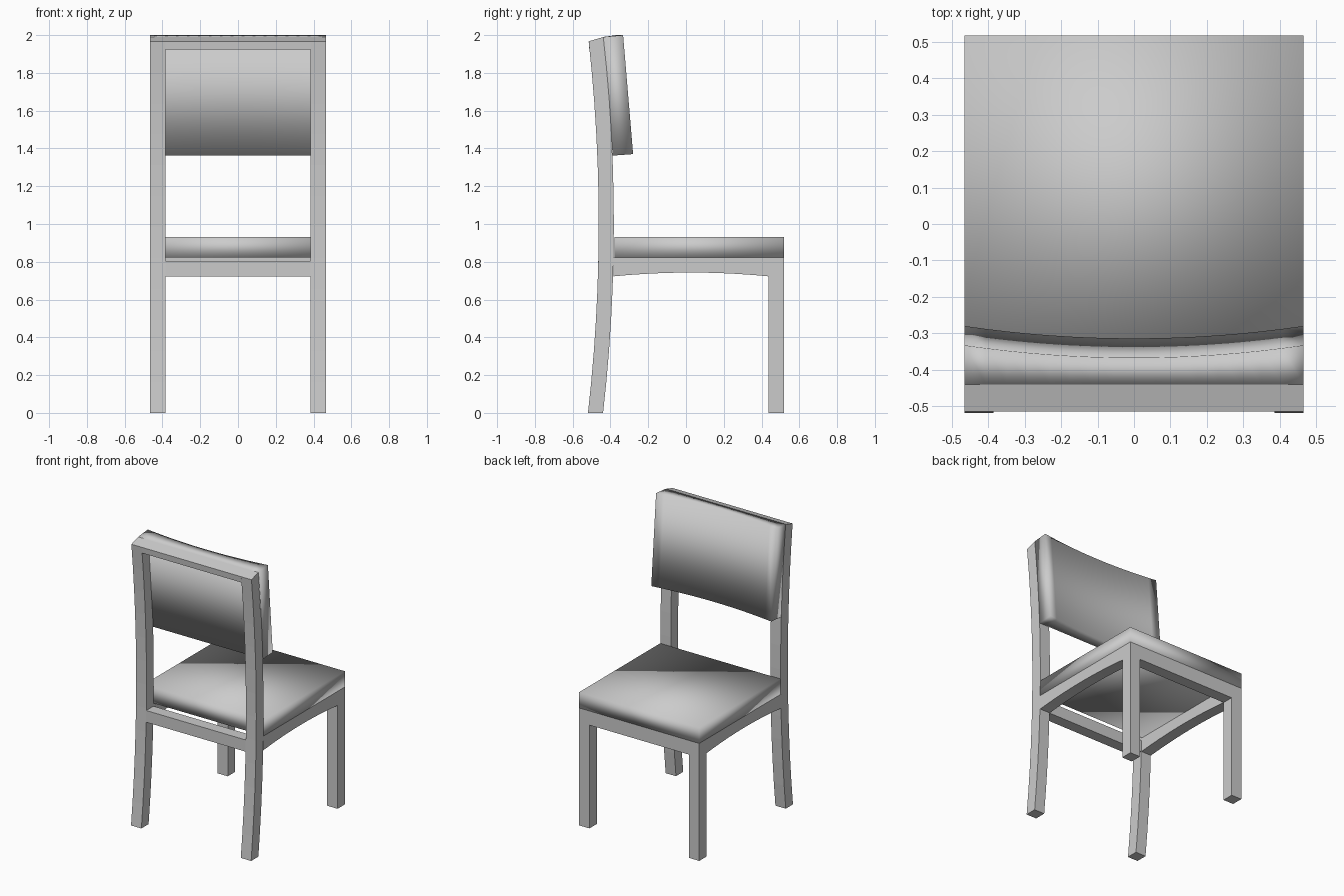
import bpy, bmesh

cube = bpy.data.objects.get("Cube")
if cube:
    bpy.data.objects.remove(cube, do_unlink=True)

grey = bpy.data.materials.new("plain_grey")
grey.use_nodes = True
grey.diffuse_color = (0.6, 0.6, 0.6, 1)
grey.node_tree.nodes["Principled BSDF"].inputs["Base Color"].default_value = (0.6, 0.6, 0.6, 1)

HALF = 0.465    # half the chair width
BAR = 0.08      # timber thickness
INNER = HALF - BAR


def loft(name, sections, smooth=False):
    """Skin a row of matching closed sections and cap both ends."""
    bm = bmesh.new()
    rings = [[bm.verts.new(p) for p in s] for s in sections]
    n = len(rings[0])
    for a, b in zip(rings, rings[1:]):
        for i in range(n):
            j = (i + 1) % n
            bm.faces.new((a[i], a[j], b[j], b[i]))
    bm.faces.new(rings[0][::-1])
    bm.faces.new(rings[-1])
    bmesh.ops.recalc_face_normals(bm, faces=bm.faces)
    for f in bm.faces:
        f.smooth = smooth
    mesh = bpy.data.meshes.new(name)
    bm.to_mesh(mesh)
    bm.free()
    mesh.materials.append(grey)
    obj = bpy.data.objects.new(name, mesh)
    bpy.context.collection.objects.link(obj)
    return obj


def prism(name, x0, x1, profile, smooth=False):
    """Extrude a (y, z) profile between two x positions."""
    return loft(name, [[(x, y, z) for y, z in profile] for x in (x0, x1)], smooth)


def box(name, x0, x1, y0, y1, z0, z1, smooth=False):
    return prism(name, x0, x1, [(y0, z0), (y1, z0), (y1, z1), (y0, z1)], smooth)


def bow(z):
    """Rear face of the bowed back leg at height z."""
    return -0.462 - 0.057 * (z - 1) ** 2


# Bowed rear legs, front legs and arched side rails
STEPS = 12
rear_edge = [(bow(z), z) for z in (1.967 * i / STEPS for i in range(STEPS + 1))]
front_edge = [(bow(z) + BAR, z) for z in (1.99 * i / STEPS for i in range(STEPS + 1))]
leg_profile = rear_edge + front_edge[::-1]

rail_y0, rail_y1 = -0.384, 0.437
arch = []
for i in range(11):
    t = i / 10
    arch.append((rail_y0 + (rail_y1 - rail_y0) * t, 0.723 + 0.02 * 4 * t * (1 - t)))
rail_profile = arch + [(rail_y1, 0.822), (rail_y0, 0.822)]

for side, s in (("left", 1), ("right", -1)):
    a, b = sorted((s * INNER, s * HALF))
    prism("rear_leg_" + side, a, b, leg_profile)
    box("front_leg_" + side, a, b, rail_y1, 0.518, 0, 0.822)
    prism("side_rail_" + side, a, b, rail_profile)

# Cross rails
box("front_rail", -INNER, INNER, rail_y1, 0.518, 0.723, 0.822)
box("rear_rail", -INNER, INNER, bow(0.76), bow(0.76) + BAR, 0.723, 0.805)
prism("top_rail", -INNER, INNER, [
    (bow(1.935), 1.925), (bow(1.935) + BAR, 1.935),
    (bow(1.99) + BAR, 1.99), (bow(1.967), 1.967)])

# Softly shaded seat pad
box("seat", -HALF, HALF, -0.379, 0.518, 0.822, 0.932, smooth=True)

# Backrest pad, hollowed across the front
sections = []
for i in range(17):
    u = i / 8 - 1
    dip = 0.034 * (1 - u * u)
    sections.append([(u * HALF, y, z) for y, z in (
        (-0.388, 1.362), (-0.28 - dip, 1.37), (-0.333 - dip, 2.0), (-0.44, 1.99))])
loft("backrest", sections, smooth=True)
